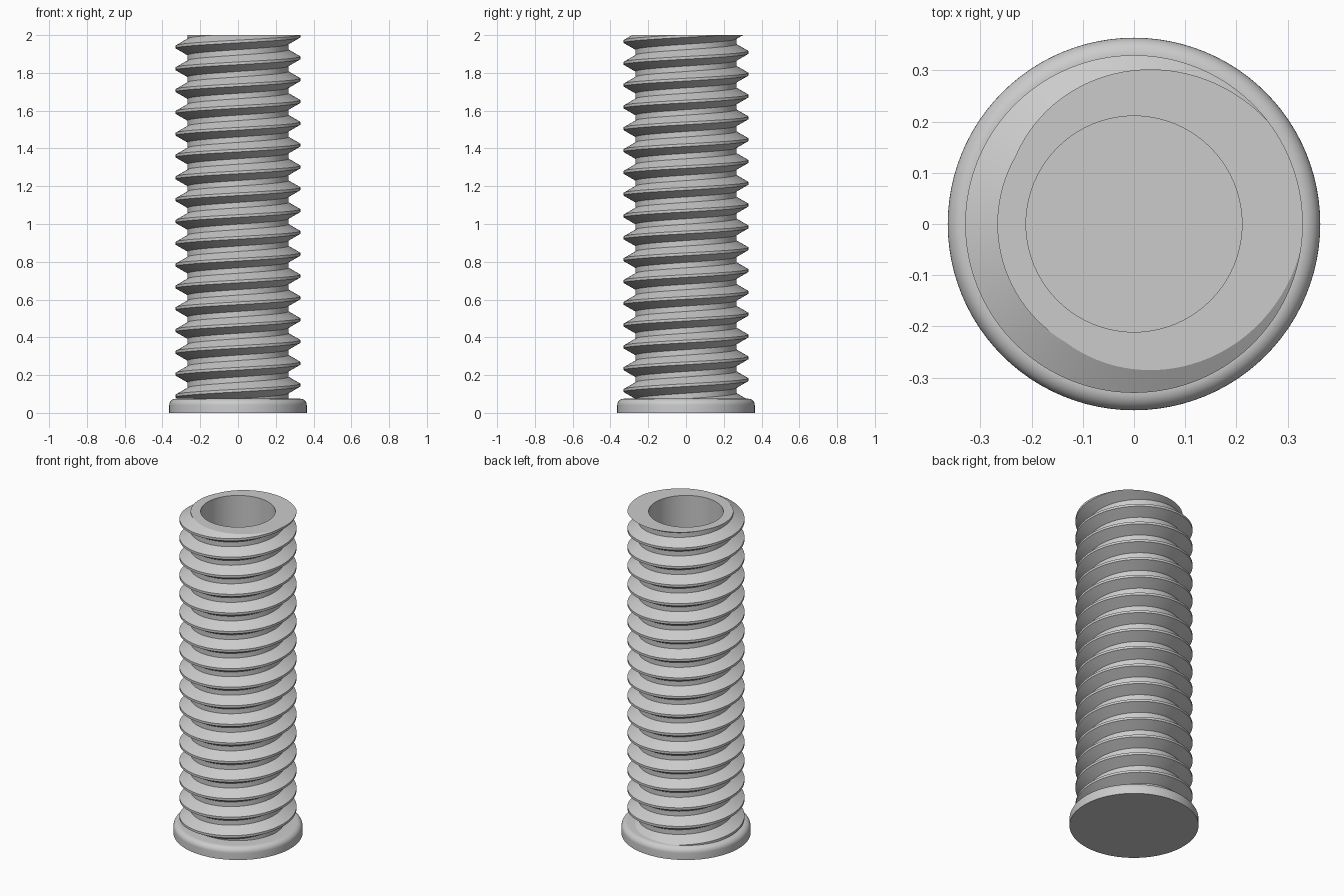
import bpy, bmesh, math

cube = bpy.data.objects.get("Cube")
if cube:
    bpy.data.objects.remove(cube, do_unlink=True)

SEGS = 96
PITCH = 0.1155
ROOT, CREST, BORE = 0.267, 0.33, 0.211
TOP, FLOOR, CUT = 2.0, 0.08, 0.04

grey = bpy.data.materials.new("plain grey")
grey.use_nodes = True
colour = (0.6, 0.6, 0.6, 1)
grey.diffuse_color = colour
grey.node_tree.nodes["Principled BSDF"].inputs["Base Color"].default_value = colour


def finish(bm, name):
    mesh = bpy.data.meshes.new(name)
    bm.to_mesh(mesh)
    bm.free()
    obj = bpy.data.objects.new(name, mesh)
    bpy.context.collection.objects.link(obj)
    mesh.materials.append(grey)
    bpy.ops.object.select_all(action="DESELECT")
    obj.select_set(True)
    bpy.context.view_layer.objects.active = obj
    bpy.ops.object.shade_smooth_by_angle(angle=math.radians(28))


def ring(bm, r, z):
    return [bm.verts.new((r * math.cos(a), r * math.sin(a), z))
            for a in (2 * math.pi * i / SEGS for i in range(SEGS))]


def skin(bm, a, b):
    for i in range(SEGS):
        j = (i + 1) % SEGS
        bm.faces.new((a[i], a[j], b[j], b[i]))


# Threaded shaft: sweep the tooth profile along a right-handed helix
bm = bmesh.new()
crest_half, root_half = PITCH / 16, PITCH * 3 / 8
tooth = [(ROOT, -root_half), (CREST, -crest_half), (CREST, crest_half), (ROOT, root_half)]
turns = int(TOP / PITCH) + 4
start = TOP - PITCH / 24 - (turns - 2) * PITCH
rows = []
for i in range(turns * SEGS + 1):
    a = 2 * math.pi * i / SEGS
    z = start + PITCH * i / SEGS
    rows.append([bm.verts.new((r * math.cos(a), r * math.sin(a), z + dz))
                 for r, dz in tooth])
for i in range(turns * SEGS):
    p, q = rows[i], rows[i + 1]
    for k in range(3):
        bm.faces.new((p[k], q[k], q[k + 1], p[k + 1]))
    if i + SEGS + 1 < len(rows):
        up, uq = rows[i + SEGS], rows[i + SEGS + 1]
        bm.faces.new((p[3], q[3], uq[0], up[0]))

# Trim the ends flat
for height, side in ((TOP, 1), (CUT, -1)):
    bmesh.ops.bisect_plane(bm, geom=bm.verts[:] + bm.edges[:] + bm.faces[:],
                           plane_co=(0, 0, height), plane_no=(0, 0, side),
                           clear_outer=True)
bmesh.ops.remove_doubles(bm, verts=bm.verts[:], dist=0.00005)
rim = [e for e in bm.edges if e.is_boundary
       and all(abs(v.co.z - TOP) < 0.0001 for v in e.verts)]

# Blind bore and the flat end around it
lip, bottom = ring(bm, BORE, TOP), ring(bm, BORE, FLOOR)
skin(bm, lip, bottom)
bm.faces.new(bottom)
rim += [bm.edges.get((lip[i], lip[i - 1])) for i in range(SEGS)]
cap = bmesh.ops.triangle_fill(bm, edges=rim, use_beauty=True)
bm.normal_update()
for f in cap["geom"]:
    if isinstance(f, bmesh.types.BMFace) and f.normal.z < 0:
        f.normal_flip()
finish(bm, "threaded_shaft")

# Base flange: turned disc with a rounded upper edge
bm = bmesh.new()
R, H, ROUND = 0.364, 0.075, 0.034
profile = [(R, 0)] + [(R - ROUND + ROUND * math.cos(t), H - ROUND + ROUND * math.sin(t))
                      for t in (math.pi / 2 * k / 8 for k in range(9))]
loops = [ring(bm, r, z) for r, z in profile]
for a, b in zip(loops, loops[1:]):
    skin(bm, a, b)
bm.faces.new(loops[-1])
bm.faces.new(loops[0][::-1])
finish(bm, "base_flange")
